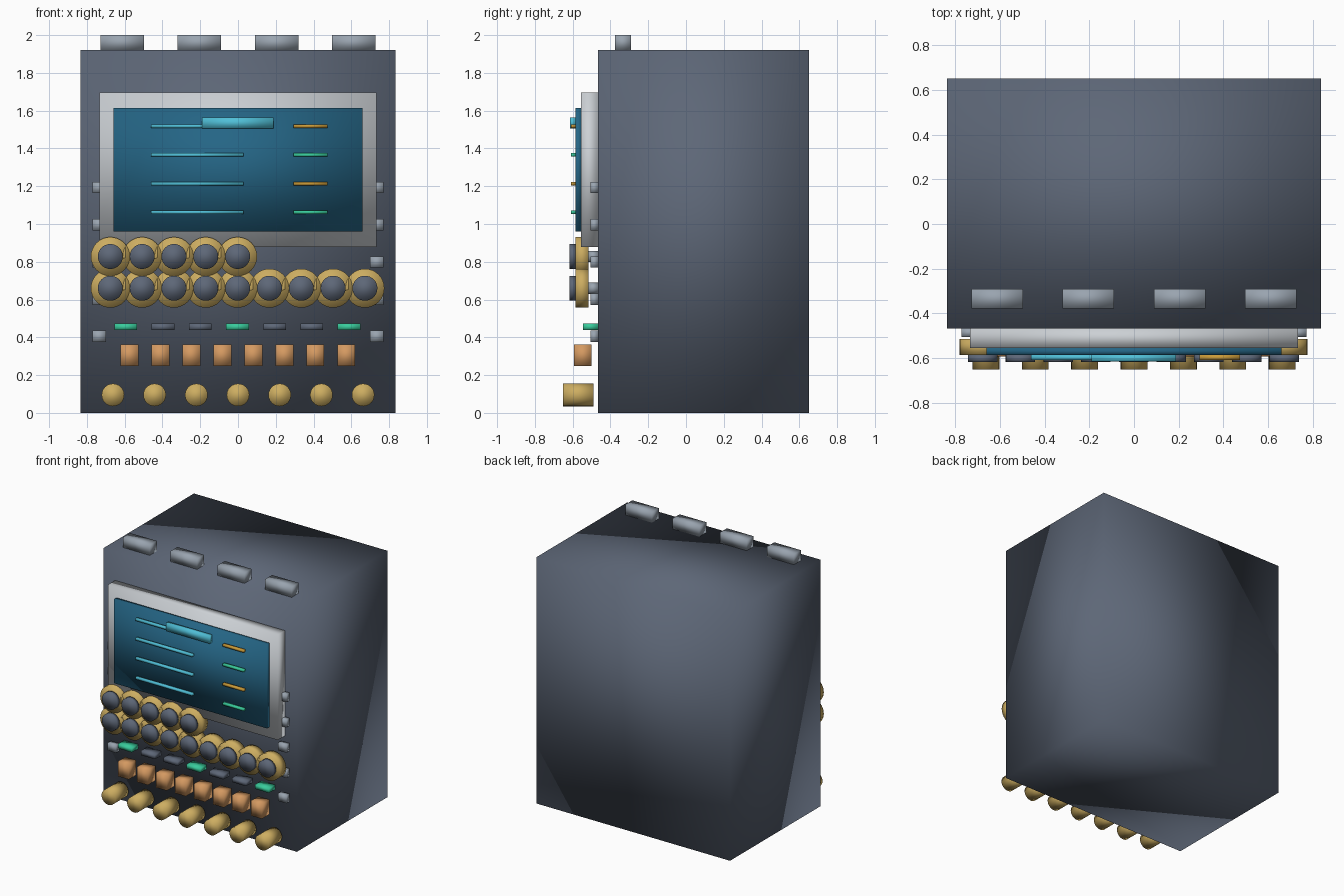
import bpy
import bmesh
from mathutils import Matrix, Vector

default = bpy.data.objects.get("Cube")
if default:
    bpy.data.objects.remove(default)


def make_material(name, rgb):
    mat = bpy.data.materials.new(name)
    mat.use_nodes = True
    colour = (*rgb, 1)
    mat.diffuse_color = colour
    mat.node_tree.nodes["Principled BSDF"].inputs["Base Color"].default_value = colour
    return mat


slate = make_material("slate", (0.11, 0.135, 0.185))
silver = make_material("silver", (0.60, 0.63, 0.66))
steel = make_material("steel", (0.32, 0.37, 0.43))
deep_blue = make_material("deep_blue", (0.018, 0.13, 0.235))
cyan = make_material("cyan", (0.08, 0.52, 0.68))
brass = make_material("brass", (0.61, 0.42, 0.12))
copper = make_material("copper", (0.66, 0.32, 0.12))
green = make_material("green", (0.04, 0.60, 0.33))
amber = make_material("amber", (0.60, 0.33, 0.04))


def finish(name, bm, mat):
    """Turn a bmesh into a soft-shaded object of one colour."""
    mesh = bpy.data.meshes.new(name)
    for face in bm.faces:
        face.smooth = True
    bm.to_mesh(mesh)
    bm.free()
    mesh.materials.append(mat)
    obj = bpy.data.objects.new(name, mesh)
    bpy.context.collection.objects.link(obj)
    return obj


def box(name, x, y, z, mat):
    """Box from (low, high) ranges along each axis."""
    low, high = (Vector(corner) for corner in zip(x, y, z))
    bm = bmesh.new()
    bmesh.ops.create_cube(bm, size=1)
    bmesh.ops.scale(bm, vec=high - low, verts=bm.verts)
    bmesh.ops.translate(bm, vec=(low + high) / 2, verts=bm.verts)
    return finish(name, bm, mat)


def around(centre, width):
    return centre - width / 2, centre + width / 2


def disc(name, x, z, radius, y, mat, sides=32):
    """Cylinder whose axis runs front to back between two y values."""
    bm = bmesh.new()
    place = Matrix.Translation((x, sum(y) / 2, z)) @ Matrix.Rotation(1.5707963, 4, 'X')
    bmesh.ops.create_cone(bm, cap_ends=True, segments=sides, radius1=radius,
                          radius2=radius, depth=y[1] - y[0], matrix=place)
    return finish(name, bm, mat)


FRONT = -0.467

# Cabinet and the tabs on its roof
box("cabinet", (-0.835, 0.835), (FRONT, 0.65), (0, 1.92), slate)
for i in range(4):
    box(f"roof_tab_{i + 1}", around(-0.612 + 0.408 * i, 0.23),
        (-0.377, -0.29), (1.92, 2.0), steel)

# Display
box("display_bezel", (-0.732, 0.732), (-0.555, FRONT), (0.877, 1.697), silver)
box("display_screen", (-0.66, 0.66), (-0.585, -0.555), (0.96, 1.615), deep_blue)
box("screen_title_bar", (-0.19, 0.187), (-0.615, -0.585), (1.505, 1.565), cyan)
for i in range(4):
    height = around(1.518 - 0.152 * i, 0.018)
    box(f"screen_line_{i + 1}", (-0.46, 0.03), (-0.608, -0.585), height, cyan)
    box(f"screen_value_{i + 1}", (0.293, 0.473), (-0.608, -0.585), height,
        green if i % 2 else amber)

# Fasteners down both edges of the front
for side, sign in (("left", 1), ("right", -1)):
    for i in range(5):
        box(f"{side}_fastener_{i + 1}", around(sign * 0.735, 0.07),
            (-0.505, FRONT), around(0.405 + 0.197 * i, 0.06), steel)

# Two rows of dials
for row, z, count in (("upper", 0.828, 5), ("lower", 0.66, 9)):
    for i in range(count):
        x = -0.676 + 0.1685 * i
        disc(f"{row}_dial_ring_{i + 1}", x, z, 0.103, (-0.585, -0.515), brass)
        disc(f"{row}_dial_cap_{i + 1}", x, z, 0.066, (-0.617, -0.585), slate)
        disc(f"{row}_dial_shaft_{i + 1}", x, z, 0.03, (-0.515, FRONT), steel, 16)

# Indicator strips, every third one lit
for i in range(7):
    box(f"indicator_{i + 1}", around(-0.594 + 0.197 * i, 0.12),
        (-0.545, FRONT), around(0.455, 0.034), slate if i % 3 else green)

# Copper push blocks
for i in range(8):
    box(f"push_block_{i + 1}", around(-0.575 + 0.164 * i, 0.095),
        (-0.592, -0.5), (0.247, 0.363), copper)

# Brass pegs along the bottom
for i in range(7):
    disc(f"bottom_peg_{i + 1}", -0.662 + 0.2207 * i, 0.095, 0.06,
         (-0.65, -0.49), brass, 24)
